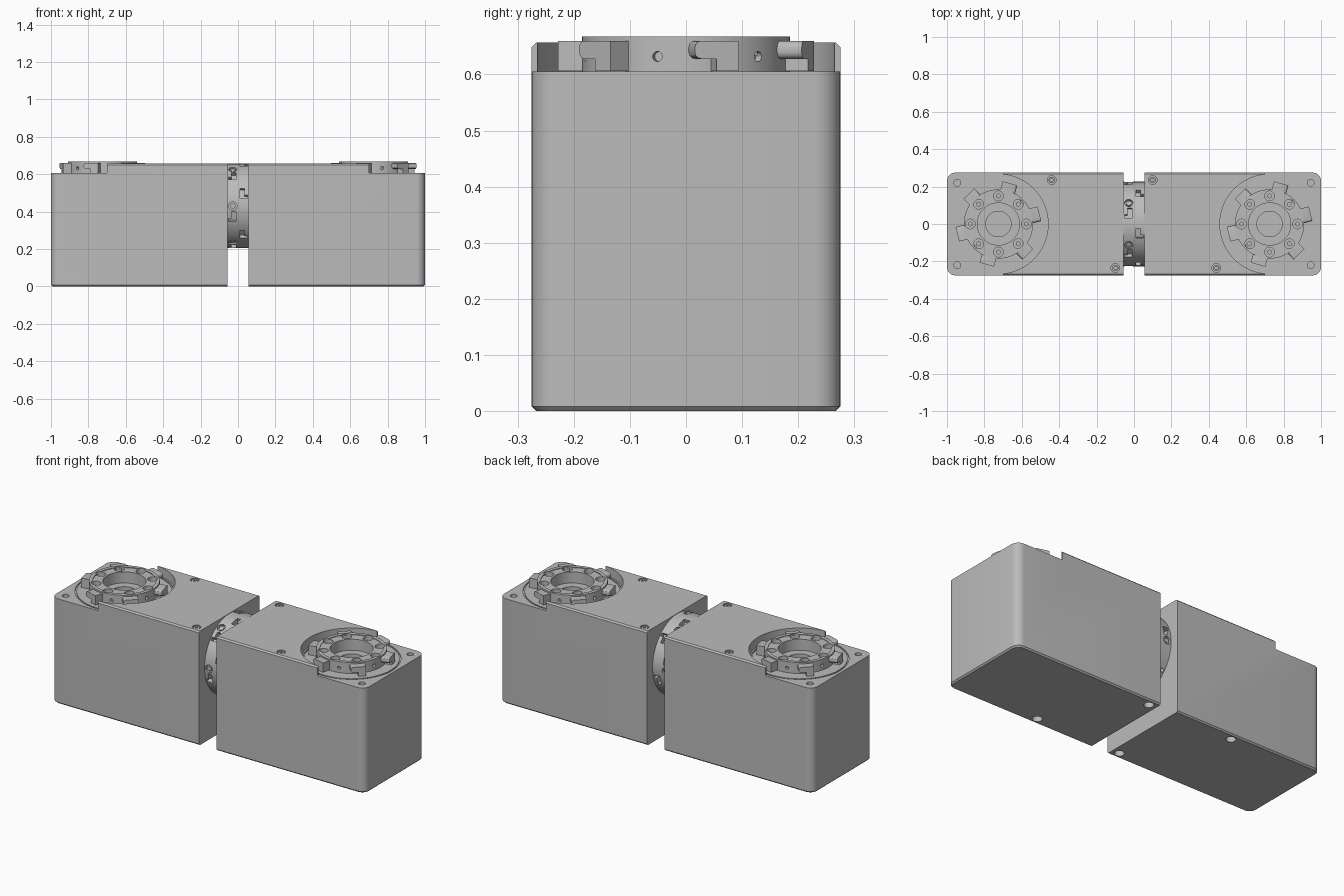
import bpy, bmesh
from math import radians, cos, sin, pi
from mathutils import Matrix, Vector

old = bpy.data.objects.get("Cube")
if old:
    bpy.data.objects.remove(old)

grey = bpy.data.materials.new("light grey metal")
grey.use_nodes = True
grey.diffuse_color = (0.5, 0.5, 0.5, 1)
grey.node_tree.nodes["Principled BSDF"].inputs["Base Color"].default_value = (0.5, 0.5, 0.5, 1)

CX = 0.725            # flange axis
FLOOR, TOP = 0.605, 0.657
HALF_Y = 0.275
AXIS_Z = 0.43         # coupling axis height
COUPLER_R = 0.226


def finish(bm, name):
    mesh = bpy.data.meshes.new(name)
    bm.to_mesh(mesh)
    bm.free()
    mesh.materials.append(grey)
    obj = bpy.data.objects.new(name, mesh)
    bpy.context.collection.objects.link(obj)
    return obj


def add_box(bm, lo, hi, matrix=Matrix()):
    lo, hi = Vector(lo), Vector(hi)
    m = matrix @ Matrix.Translation((lo + hi) / 2) @ Matrix.Diagonal((*(hi - lo), 1))
    return bmesh.ops.create_cube(bm, size=1, matrix=m)["verts"]


def add_cyl(bm, x, y, r, z0, z1, seg=24, matrix=Matrix()):
    m = matrix @ Matrix.Translation((x, y, (z0 + z1) / 2))
    bmesh.ops.create_cone(bm, cap_ends=True, segments=seg, radius1=r, radius2=r,
                          depth=z1 - z0, matrix=m)


def cyl(name, *args, **kw):
    bm = bmesh.new()
    add_cyl(bm, *args, **kw)
    return finish(bm, name)


def boolean(target, tool, operation="DIFFERENCE"):
    mod = target.modifiers.new("cut", "BOOLEAN")
    mod.operation, mod.solver, mod.object = operation, "EXACT", tool
    mod.use_self = True
    bpy.context.view_layer.objects.active = target
    bpy.ops.object.modifier_apply(modifier=mod.name)
    bpy.data.objects.remove(tool)


def smooth(obj):
    bpy.ops.object.select_all(action="DESELECT")
    obj.select_set(True)
    bpy.context.view_layer.objects.active = obj
    bpy.ops.object.shade_smooth_by_angle(angle=radians(30))


def ring_points(count, radius, start=0):
    for i in range(count):
        a = radians(start) + 2 * pi * i / count
        yield a, CX + radius * cos(a), radius * sin(a)


def make_housing():
    # block with rounded outer corners and chamfered long edges
    bm = bmesh.new()
    add_box(bm, (0.055, -HALF_Y, 0), (1, HALF_Y, TOP))
    corners = [e for e in bm.edges if all(v.co.x > 0.9 for v in e.verts)
               and abs(e.verts[0].co.z - e.verts[1].co.z) > 0.1]
    bmesh.ops.bevel(bm, geom=corners, offset=0.045, segments=6, profile=0.5, affect="EDGES")
    rims = [e for e in bm.edges if abs(e.verts[0].co.z - e.verts[1].co.z) < 1e-4
            and any(v.co.x > 0.06 for v in e.verts)]
    bmesh.ops.bevel(bm, geom=rims, offset=0.008, segments=1, affect="EDGES")
    body = finish(bm, "housing")

    # stepped pocket around the flange
    bm = bmesh.new()
    add_box(bm, (0.70, -0.4, FLOOR), (1.2, 0.4, 0.8))
    boolean(body, finish(bm, "pocket_cutter"))
    boolean(body, cyl("round_cutter", CX, 0, 0.266, FLOOR, 0.8, seg=96))

    # seal groove in the pocket floor
    groove = cyl("groove_cutter", CX, 0, 0.258, FLOOR - 0.006, 0.7, seg=96)
    boolean(groove, cyl("groove_core", CX, 0, 0.250, 0.5, 0.8, seg=96))
    boolean(body, groove)

    # corner holes, screw wells above and below
    bm = bmesh.new()
    for side in (-1, 1):
        add_cyl(bm, 0.945, 0.22 * side, 0.018, 0.56, 0.7)
    for x, y in ((0.10, 0.235), (0.44, -0.235)):
        add_cyl(bm, x, y, 0.023, TOP - 0.012, 0.7)
        add_cyl(bm, x, y, 0.026, -0.05, 0.03)
    boolean(body, finish(bm, "hole_cutter"))
    boolean(body, cyl("bore_cutter", CX, 0, 0.115, 0.56, 0.8, seg=48))
    return body


def make_screws():
    bm = bmesh.new()
    for x, y in ((0.10, 0.235), (0.44, -0.235)):
        add_cyl(bm, x, y, 0.017, TOP - 0.02, TOP - 0.003)
    obj = finish(bm, "cover_screws")
    bm = bmesh.new()
    for x, y in ((0.10, 0.235), (0.44, -0.235)):
        add_cyl(bm, x, y, 0.009, TOP - 0.012, 0.7, seg=6)
    boolean(obj, finish(bm, "socket_cutter"))
    return obj


def make_flange():
    ring = cyl("output_flange", CX, 0, 0.185, 0.58, 0.668, seg=72)
    boolean(ring, cyl("step_cutter", CX, 0, 0.165, 0.664, 0.8, seg=72))
    boolean(ring, cyl("bore_cutter", CX, 0, 0.113, 0.5, 0.8, seg=48))
    bm = bmesh.new()
    for a, x, y in ring_points(8, 0.15):
        add_cyl(bm, x, y, 0.026, 0.635, 0.8)
    for a, x, y in ring_points(6, 0.185, 44):
        m = Matrix.Translation((x, y, 0.632)) @ Matrix.Rotation(a, 4, "Z") @ Matrix.Rotation(pi / 2, 4, "Y")
        add_cyl(bm, 0, 0, 0.009, -0.015, 0.015, seg=16, matrix=m)
    boolean(ring, finish(bm, "flange_hole_cutter"))
    return ring


def make_flange_bolts():
    bm = bmesh.new()
    for a, x, y in ring_points(8, 0.15):
        add_cyl(bm, x, y, 0.013, 0.63, 0.645, seg=12)
    return finish(bm, "flange_bolts")


def make_tabs():
    # six bayonet hooks, each a raised head on a narrower foot
    bm = bmesh.new()
    for i in range(6):
        m = Matrix.Translation((CX, 0, 0)) @ Matrix.Rotation(radians(14 + 60 * i), 4, "Z")
        head = add_box(bm, (0.172, -0.04, 0.628), (0.226, 0.04, 0.66), m)
        edges = {e for v in head for e in v.link_edges
                 if all((m.inverted() @ w.co).y < 0 for w in e.verts)
                 and abs(e.verts[0].co.z - e.verts[1].co.z) < 1e-4}
        bmesh.ops.bevel(bm, geom=list(edges), offset=0.012, segments=3, profile=0.5, affect="EDGES")
        add_box(bm, (0.172, 0.0, 0.606), (0.226, 0.04, 0.63), m)
    return finish(bm, "bayonet_tabs")


def make_bore():
    # recessed hub in the flange centre
    hub = cyl("centre_hub", CX, 0, 0.115, 0.55, 0.60, seg=48)
    boolean(hub, cyl("hub_cutter", CX, 0, 0.068, 0.56, 0.8, seg=48))
    return hub


def make_coupler():
    # disc joining the blocks, axis along x
    base = Matrix.Translation((0, 0, AXIS_Z)) @ Matrix.Rotation(pi / 2, 4, "Y")
    disc = cyl("coupling_ring", 0, 0, COUPLER_R, -0.06, 0.06, seg=96, matrix=base)
    bm = bmesh.new()
    for i in range(6):
        for side in (-1, 1):
            m = base @ Matrix.Rotation(radians(60 * i + 14 * side), 4, "Z")
            s = sorted((0.012 * side, 0.034 * side))
            add_box(bm, (0.2, -0.032, s[0]), (0.3, 0.022, s[1]), m)
            s = sorted((0.03 * side, 0.05 * side))
            add_box(bm, (0.2, 0.004, s[0]), (0.3, 0.022, s[1]), m)
    boolean(disc, finish(bm, "slot_cutter"))
    bm = bmesh.new()
    for i in range(6):
        m = base @ Matrix.Rotation(radians(30 + 60 * i), 4, "Z") @ Matrix.Rotation(pi / 2, 4, "Y")
        add_cyl(bm, 0.028, 0, 0.022, 0.212, 0.3, matrix=m)
    boolean(disc, finish(bm, "screw_cutter"))
    bm = bmesh.new()
    for i in range(6):
        m = base @ Matrix.Rotation(radians(30 + 60 * i), 4, "Z") @ Matrix.Rotation(pi / 2, 4, "Y")
        add_cyl(bm, 0.028, 0, 0.014, 0.2, 0.222, matrix=m)
    return [disc, finish(bm, "coupling_screws")]


# one half, then its half-turn copy
for make in (make_housing, make_screws, make_flange, make_flange_bolts, make_tabs, make_bore):
    part = make()
    smooth(part)
    name = part.name
    part.name = "left_" + name
    twin = part.copy()
    twin.data = part.data.copy()
    twin.name = "right_" + name
    twin.rotation_euler.z = pi
    bpy.context.collection.objects.link(twin)

for part in make_coupler():
    smooth(part)
